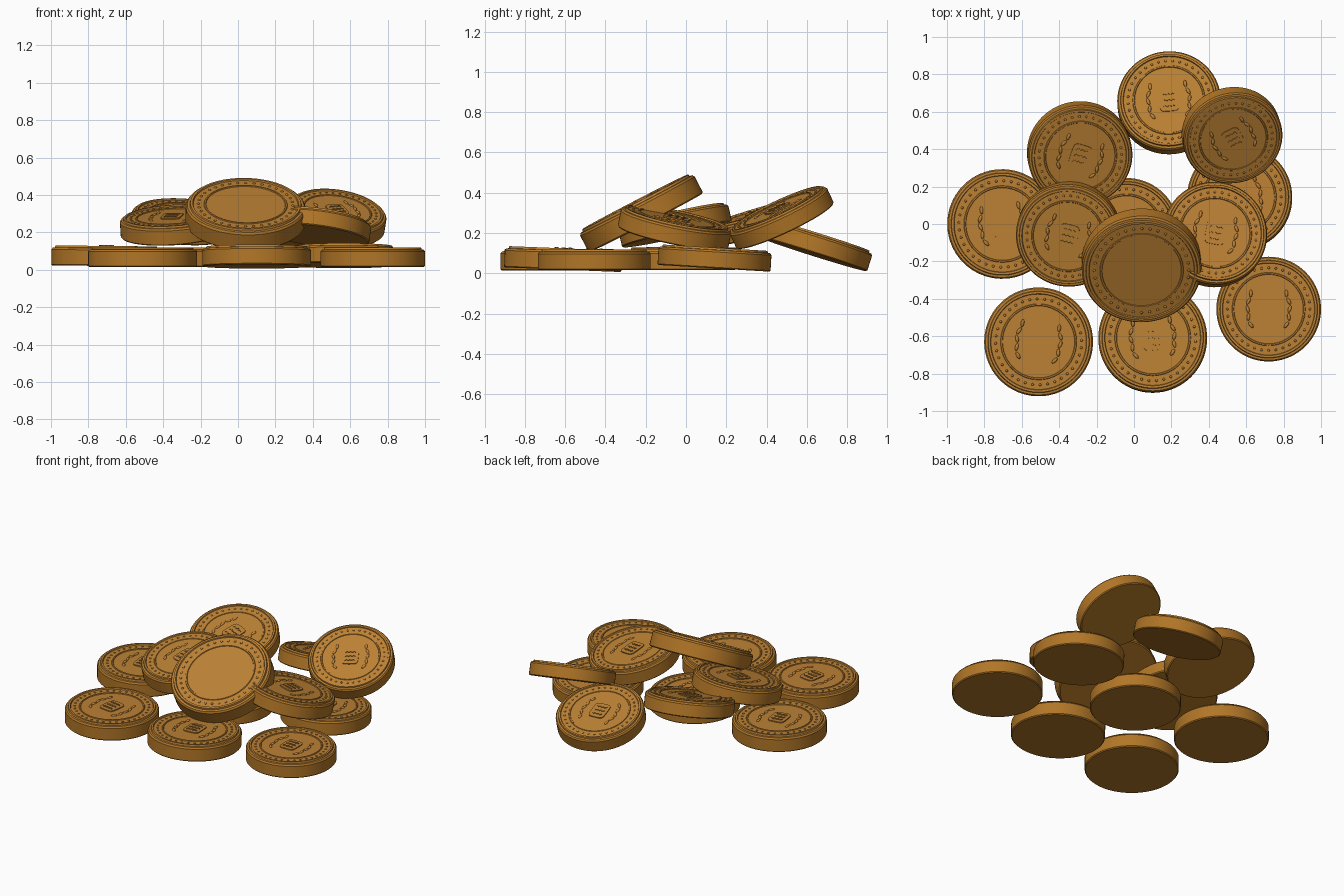
import bpy, bmesh, math
from mathutils import Vector, Matrix

if "Cube" in bpy.data.objects:
    bpy.data.objects.remove(bpy.data.objects["Cube"])


def material(name, rgb):
    m = bpy.data.materials.new(name)
    m.diffuse_color = (*rgb, 1)
    m.use_nodes = True
    m.node_tree.nodes["Principled BSDF"].inputs["Base Color"].default_value = m.diffuse_color
    return m


EDGE = material("deep bronze", (0.44, 0.18, 0.020))
FACE = material("bronze", (0.50, 0.22, 0.035))

# Half section of a coin of radius 1: flat base, side, stepped lip, inner ring
PROFILE = [(0.98, -0.18), (1, -0.16), (1, 0.11), (0.975, 0.145), (0.935, 0.15),
           (0.925, 0.185), (0.885, 0.185), (0.875, 0.16), (0.70, 0.16),
           (0.692, 0.175), (0.668, 0.175), (0.66, 0.16)]
SEGMENTS = 72
FLOOR = 0.16


def lathe_body(bm):
    rings = [[bm.verts.new((r * math.cos(a), r * math.sin(a), z))
              for a in (2 * math.pi * i / SEGMENTS for i in range(SEGMENTS))]
             for r, z in PROFILE]
    bm.faces.new(rings[0][::-1])
    bm.faces.new(rings[-1]).material_index = 1
    for k, (low, high) in enumerate(zip(rings, rings[1:])):
        for i in range(SEGMENTS):
            j = (i + 1) % SEGMENTS
            f = bm.faces.new((low[i], low[j], high[j], high[i]))
            f.material_index = 1 if k >= 3 else 0


def bump(bm, x, y, size, turn=0):
    m = (Matrix.Translation((x, y, FLOOR)) @ Matrix.Rotation(turn, 4, 'Z')
         @ Matrix.Diagonal((*size, 1)))
    made = bmesh.ops.create_icosphere(bm, subdivisions=2, radius=1, matrix=m)
    for v in made["verts"]:
        for f in v.link_faces:
            f.material_index = 1


def slab(bm, outline, z0, z1):
    low = [bm.verts.new((x, y, z0)) for x, y in outline]
    high = [bm.verts.new((x, y, z1)) for x, y in outline]
    n = len(outline)
    faces = [bm.faces.new(high)]
    for i in range(n):
        j = (i + 1) % n
        faces.append(bm.faces.new((low[i], low[j], high[j], high[i])))
    for f in faces:
        f.material_index = 1


def wave_bar(bm, y):
    xs = [-0.12 + 0.24 * i / 18 for i in range(19)]
    wave = [y + 0.012 * math.cos(x / 0.08 * 2 * math.pi) for x in xs]
    lower = [(x, w - 0.013) for x, w in zip(xs, wave)]
    upper = [(x, w + 0.013) for x, w in zip(xs, wave)]
    slab(bm, lower + upper[::-1], FLOOR, FLOOR + 0.04)


def coin_mesh(name, emblem):
    bm = bmesh.new()
    lathe_body(bm)
    # Beaded border
    for i in range(36):
        a = 2 * math.pi * i / 36
        bump(bm, 0.79 * math.cos(a), 0.79 * math.sin(a), (0.024, 0.024, 0.018))
    if emblem:
        # Rounded tablet with three wavy bars
        plate = []
        for i in range(32):
            a = 2 * math.pi * i / 32
            c, s = math.cos(a), math.sin(a)
            plate.append((0.19 * math.copysign(abs(c) ** 0.4, c),
                          0.23 * math.copysign(abs(s) ** 0.4, s)))
        slab(bm, plate, FLOOR, FLOOR + 0.022)
        for y in (-0.12, 0, 0.12):
            wave_bar(bm, y)
        # Leaf sprays on both sides
        for side in (-1, 1):
            for k in range(5):
                t = (k - 2) / 2
                x = side * (0.40 - 0.06 * t * t)
                bump(bm, x, 0.30 * t, (0.032, 0.072, 0.025),
                     side * (0.35 * t - 0.3 * (-1) ** k))
    me = bpy.data.meshes.new(name)
    bm.to_mesh(me)
    bm.free()
    me.materials.append(EDGE)
    me.materials.append(FACE)
    me.shade_smooth()
    me.set_sharp_from_angle(angle=math.radians(28))
    return me


stamped = coin_mesh("stamped_coin", True)
plain = coin_mesh("plain_coin", False)

# name, centre, radius, tilt of the face (normal x, y), spin in degrees
COINS = [
    ("left_coin", (-0.705, 0.0, 0.073), 0.293, (0.01, 0.0), 8),
    ("front_left_coin", (-0.51, -0.63, 0.066), 0.291, (0.0, 0.0), -8),
    ("front_coin", (0.10, -0.61, 0.070), 0.291, (0.0, 0.04), 5),
    ("front_right_coin", (0.72, -0.455, 0.066), 0.28, (0.0, 0.0), 0),
    ("back_coin", (0.188, 0.65, 0.14), 0.277, (-0.03, 0.30), 5),
    ("back_right_coin", (0.525, 0.472, 0.28), 0.267, (0.14, -0.42), 28),
    ("right_base_coin", (0.565, 0.142, 0.075), 0.281, (0.0, 0.06), 10),
    ("centre_base_coin", (-0.04, -0.035, 0.066), 0.281, (0.0, 0.0), 0),
    ("back_left_coin", (-0.29, 0.375, 0.258), 0.28, (0.07, -0.28), -18),
    ("left_upper_coin", (-0.35, -0.055, 0.24), 0.28, (-0.06, -0.22), -14),
    ("right_upper_coin", (0.43, -0.055, 0.228), 0.28, (0.13, 0.20), -10),
    ("top_coin", (0.04, -0.225, 0.302), 0.32, (0.02, -0.46), 0),
]

for name, centre, radius, (nx, ny), spin in COINS:
    ob = bpy.data.objects.new(name, plain if name == "top_coin" else stamped)
    bpy.context.collection.objects.link(ob)
    normal = Vector((nx, ny, math.sqrt(1 - nx * nx - ny * ny)))
    tilt = Vector((0, 0, 1)).rotation_difference(normal).to_matrix().to_4x4()
    ob.matrix_world = (Matrix.Translation(centre) @ tilt
                       @ Matrix.Rotation(math.radians(spin), 4, 'Z')
                       @ Matrix.Scale(radius, 4))
